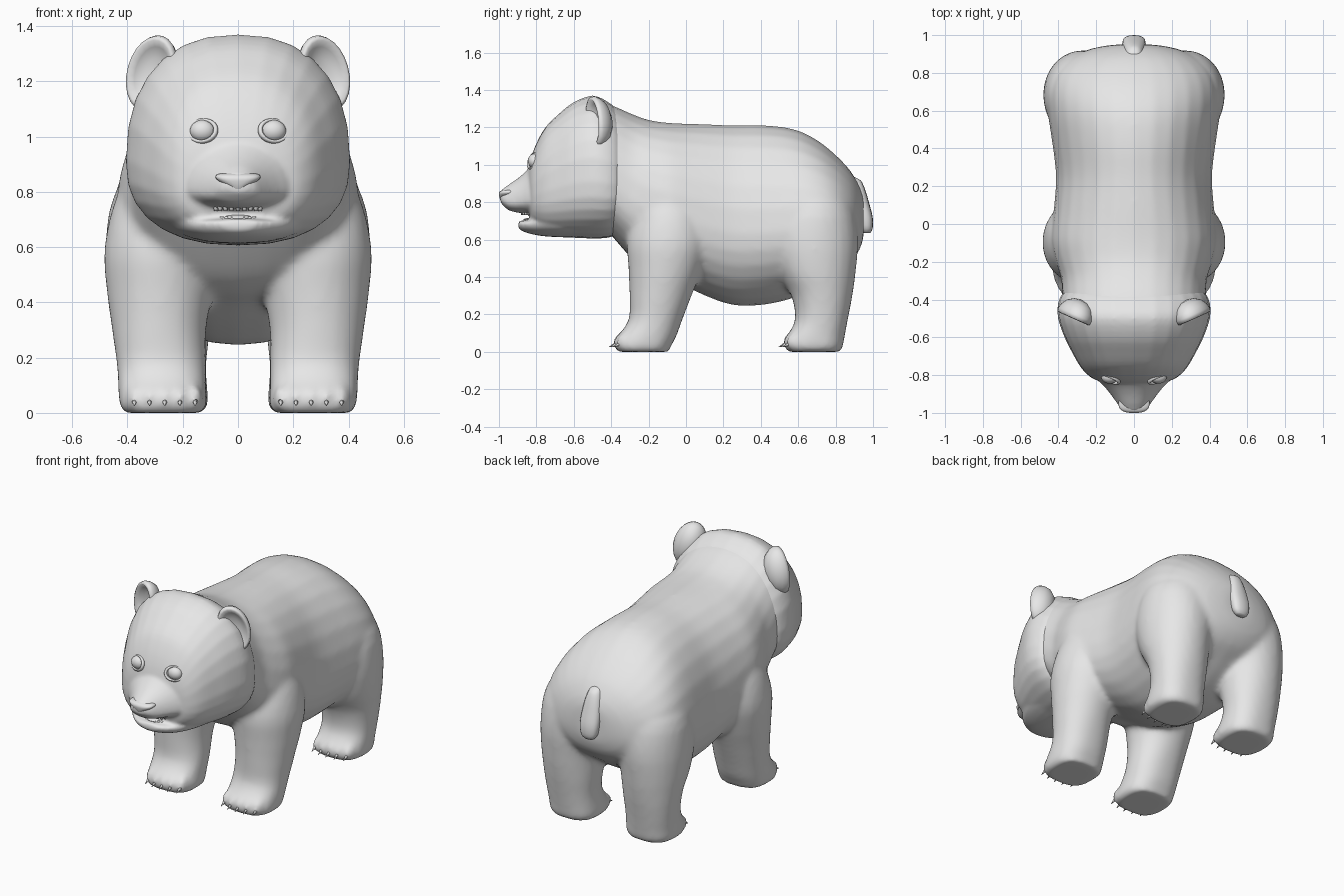
import bpy, bmesh, math
from mathutils import Matrix, Vector

if "Cube" in bpy.data.objects:
    bpy.data.objects.remove(bpy.data.objects["Cube"])

grey = bpy.data.materials.new("plain grey")
grey.diffuse_color = (0.8, 0.8, 0.8, 1)
grey.use_nodes = True
grey.node_tree.nodes["Principled BSDF"].inputs["Base Color"].default_value = grey.diffuse_color


def finish(name, bm, voxel=0, smooth_steps=4):
    """Turn a bmesh into a smooth object, optionally fusing its shells."""
    bmesh.ops.recalc_face_normals(bm, faces=bm.faces)
    for f in bm.faces:
        f.smooth = True
    me = bpy.data.meshes.new(name)
    bm.to_mesh(me)
    bm.free()
    me.materials.append(grey)
    ob = bpy.data.objects.new(name, me)
    bpy.context.collection.objects.link(ob)
    if voxel:
        m = ob.modifiers.new("fuse", 'REMESH')
        m.mode = 'VOXEL'
        m.voxel_size = voxel
        m.use_smooth_shade = True
        s = ob.modifiers.new("soften", 'SMOOTH')
        s.factor = 0.5
        s.iterations = smooth_steps
    return ob


def spline(rows, steps=3):
    """Catmull-Rom interpolation of the ring table."""
    out = []
    for i in range(len(rows) - 1):
        p = [rows[max(i - 1, 0)], rows[i], rows[i + 1], rows[min(i + 2, len(rows) - 1)]]
        for k in range(steps):
            t = k / steps
            out.append([0.5 * (2 * b + (c - a) * t + (2 * a - 5 * b + 4 * c - d) * t * t
                               + (3 * b - a - 3 * c + d) * t ** 3) for a, b, c, d in zip(*p)])
    return out + [list(rows[-1])]


def loft(bm, axis, rows, power=2.0, waist=0.5, n=28, end_power=None):
    """Rings of (position, u0, u1, v0, v1); u is x, v is z or y."""
    rings = []
    path = spline(rows)
    for i, (t, u0, u1, v0, v1) in enumerate(path):
        p = power + ((end_power or power) - power) * min(1, 2 * i / len(path))
        cu, ru, cv = (u0 + u1) / 2, (u1 - u0) / 2, v0 + (v1 - v0) * waist
        ring = []
        for k in range(n):
            a = 2 * math.pi * k / n
            c, s = math.cos(a), math.sin(a)
            u = cu + ru * math.copysign(abs(c) ** (2 / p), c)
            v = cv + ((v1 - cv) if s > 0 else (cv - v0)) * math.copysign(abs(s) ** (2 / p), s)
            ring.append(bm.verts.new((u, t, v) if axis == 'Y' else (u, v, t)))
        rings.append(ring)
    for a, b in zip(rings, rings[1:]):
        for k in range(n):
            bm.faces.new((a[k], a[(k + 1) % n], b[(k + 1) % n], b[k]))
    bm.faces.new(rings[0])
    bm.faces.new(rings[-1])


def sym(rows):
    """(y, half width, z0, z1) to full ring rows."""
    return [(y, -w, w, a, b) for y, w, a, b in rows]


def ball(bm, loc, size, seg=16):
    bmesh.ops.create_uvsphere(bm, u_segments=seg, v_segments=seg // 2 + 2, radius=1,
                              matrix=Matrix.Translation(loc) @ Matrix.Diagonal((*size, 1)))


def cone(bm, base, tip, r, end=0.15):
    d = Vector(tip) - Vector(base)
    rot = d.to_track_quat('Z', 'Y').to_matrix().to_4x4()
    bmesh.ops.create_cone(bm, cap_ends=True, segments=8, radius1=r, radius2=r * end, depth=d.length,
                          matrix=Matrix.Translation(Vector(base) + d / 2) @ rot)


# Torso with neck, legs and toes fused into one skin
body = bmesh.new()
loft(body, 'Y', sym([
    (-0.46, .375, .70, 1.335), (-0.38, .380, .60, 1.312), (-0.28, .388, .49, 1.268), (-0.19, .418, .43, 1.238),
    (-0.08, .440, .39, 1.224), (0.08, .425, .31, 1.218), (0.25, .413, .25, 1.212), (0.42, .432, .252, 1.212),
    (0.58, .455, .29, 1.190), (0.70, .458, .35, 1.133), (0.80, .425, .42, 1.053), (0.88, .34, .48, .967),
    (0.93, .22, .55, .88), (0.95, .10, .62, .82)]), 2.35, 0.40, end_power=2.05)
front_leg = [
    (0, .13, .41, -.365, -.09), (.025, .112, .428, -.382, -.083), (.08, .115, .433, -.367, -.053),
    (.17, .115, .438, -.307, -.02), (.30, .115, .456, -.302, .03), (.45, .09, .476, -.308, .09),
    (.60, .07, .483, -.315, .13), (.78, .05, .44, -.27, .10), (.95, .08, .33, -.20, .02)]
hind_leg = [
    (0, .13, .40, .545, .825), (.025, .11, .423, .528, .838), (.08, .11, .428, .538, .848),
    (.17, .115, .435, .583, .865), (.30, .10, .453, .563, .89), (.43, .08, .473, .49, .908),
    (.60, .05, .480, .44, .92), (.78, .04, .452, .47, .89), (.95, .06, .34, .52, .79)]
claws = bmesh.new()
for s in (1, -1):
    for leg, toe_y in ((front_leg, -0.345), (hind_leg, 0.562)):
        rows = [(z, *sorted((s * a, s * b)), c, d) for z, a, b, c, d in leg]
        loft(body, 'Z', rows, 2.8, end_power=2.05)
        for k in range(5):
            x = s * (0.155 + 0.055 * k)
            y = toe_y + 0.005 * (k - 2) ** 2
            ball(body, (x, y, .052), (.029, .047, .048))
            cone(claws, (x, y - .03, .042), (x, y - .066, .026), .010)
finish("body_and_legs", body, 0.016, 10)
finish("claws", claws)

# Head: skull, upper muzzle and lower jaw fused into one skin
head = bmesh.new()
loft(head, 'Y', sym([
    (-0.32, .30, .72, 1.20), (-0.36, .372, .635, 1.285), (-0.42, .402, .61, 1.338), (-0.50, .402, .606, 1.37),
    (-0.60, .368, .61, 1.335), (-0.68, .328, .616, 1.272), (-0.75, .288, .628, 1.203),
    (-0.795, .25, .652, 1.125), (-0.825, .205, .69, 1.05), (-0.842, .14, .76, .99)]), 2.35, 0.40)
loft(head, 'Y', sym([
    (-0.66, .25, .70, 1.04), (-0.76, .225, .715, 1.03), (-0.83, .187, .732, .99), (-0.87, .15, .74, .952),
    (-0.91, .118, .746, .92), (-0.95, .09, .758, .893), (-0.98, .066, .785, .87),
    (-0.992, .04, .80, .86)]), 2.0, 0.3)
loft(head, 'Y', sym([
    (-0.50, .28, .613, .75), (-0.65, .25, .612, .74), (-0.75, .215, .617, .73), (-0.82, .165, .628, .708),
    (-0.87, .11, .643, .702), (-0.897, .06, .66, .70)]), 2.2, 0.75)
finish("head", head, 0.010, 8)

# Cupped ears with a thick back
profile = [(.001, .085), (.4, .078), (.75, .055), (.93, .025), (1, 0), (.97, -.02), (.87, -.024),
           (.70, -.005), (.4, .012), (.001, .016)]
for s, side in ((1, "right"), (-1, "left")):
    ear = bmesh.new()
    rings = [[ear.verts.new((.094 * r * math.cos(k * math.pi / 12), d, .142 * r * math.sin(k * math.pi / 12)))
              for k in range(24)] for r, d in profile]
    for a, b in zip(rings, rings[1:]):
        for k in range(24):
            ear.faces.new((a[k], a[(k + 1) % 24], b[(k + 1) % 24], b[k]))
    bmesh.ops.remove_doubles(ear, verts=ear.verts, dist=.0005)
    ear.transform(Matrix.Translation((s * .310, -.48, 1.228)) @ Matrix.Rotation(s * .42, 4, 'Z')
                  @ Matrix.Rotation(-s * .3, 4, 'Y'))
    finish(side + "_ear", ear)

    # Eyeball with a rim of eyelid
    eye = bmesh.new()
    ball(eye, (s * .128, -.809, 1.02), (.046, .036, .040), 24)
    finish(side + "_eye", eye)
    bpy.ops.mesh.primitive_torus_add(major_segments=28, minor_segments=8, major_radius=.048, minor_radius=.008,
                                     location=(s * .128, -.818, 1.02),
                                     rotation=(math.pi / 2 - .32, 0, s * .4))
    lid = bpy.context.object
    lid.name = side + "_eyelid"
    lid.scale = (1.08, .86, 1.3)
    lid.data.materials.append(grey)
    bpy.ops.object.shade_smooth()

# Nose pad: broad flat top narrowing to a short stem
nose = bmesh.new()
loft(nose, 'Z', [(.797, -.018, .018, -.985, -.93), (.815, -.028, .028, -.994, -.93),
                 (.832, -.06, .06, -.999, -.91), (.848, -.08, .08, -1.0, -.90),
                 (.860, -.08, .08, -.992, -.90), (.866, -.065, .065, -.978, -.90)], 2.7)
finish("nose", nose)

# Small teeth along the jaw arc, and tongue
teeth = bmesh.new()
for k in range(11):
    a = (k - 5) * .25
    x, y = .095 * math.sin(a), -.795 - .07 * math.cos(a)
    cone(teeth, (x, y - .01, .757), (x, y - .01, .731), .011, .6)
    cone(teeth, (x * .9, y + .004, .69), (x * .9, y + .004, .711), .010, .6)
finish("teeth", teeth)
tongue = bmesh.new()
ball(tongue, (0, -.81, .706), (.065, .06, .012))
finish("tongue", tongue)

# Short hanging tail
tail = bmesh.new()
loft(tail, 'Z', [(.635, -.03, .03, .95, .985), (.66, -.052, .052, .935, .998), (.72, -.062, .062, .92, .998),
                 (.80, -.06, .06, .89, .978), (.87, -.052, .052, .86, .957), (.915, -.04, .04, .84, .935),
                 (.935, -.025, .025, .85, .90)], 2.4, n=16)
finish("tail", tail)
